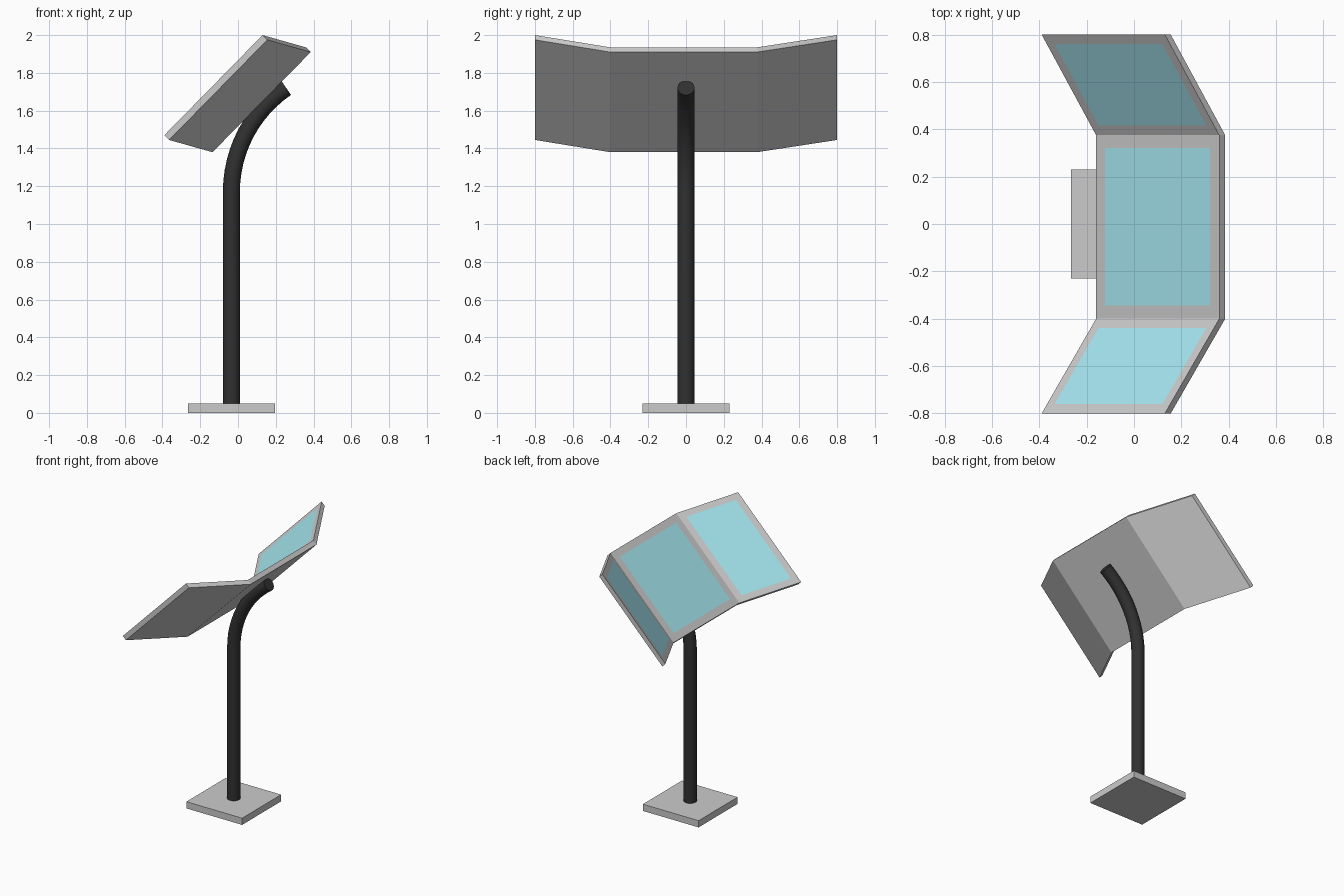
import bpy, bmesh, math
from mathutils import Vector

if "Cube" in bpy.data.objects:
    bpy.data.objects.remove(bpy.data.objects["Cube"])


def material(name, rgb):
    mat = bpy.data.materials.new(name)
    mat.diffuse_color = (*rgb, 1)
    mat.use_nodes = True
    mat.node_tree.nodes["Principled BSDF"].inputs["Base Color"].default_value = mat.diffuse_color
    return mat


def add_object(name, bm, mat=None):
    me = bpy.data.meshes.new(name)
    bm.to_mesh(me)
    bm.free()
    ob = bpy.data.objects.new(name, me)
    bpy.context.collection.objects.link(ob)
    if mat:
        me.materials.append(mat)
    return ob


# Square base plate
bpy.ops.mesh.primitive_cube_add(size=1, location=(-0.035, 0, 0.025))
base = bpy.context.object
base.name = "base_plate"
base.scale = (0.46, 0.46, 0.05)

# Bent pole: straight section followed by an arc, round cross-section
POLE_X, BEND_Z, BEND_R, BEND_ANGLE = -0.035, 1.17, 0.667, math.radians(55.6)
path = [(POLE_X, 0.04)]
for i in range(13):
    a = BEND_ANGLE * i / 12
    path.append((POLE_X + BEND_R * (1 - math.cos(a)), BEND_Z + BEND_R * math.sin(a)))
bm = bmesh.new()
SIDES, RADIUS = 24, 0.045
rings = []
for i, (x, z) in enumerate(path):
    a = BEND_ANGLE * max(i - 1, 0) / 12
    across = Vector((math.cos(a), 0, -math.sin(a)))
    rings.append([bm.verts.new(Vector((x, 0, z))
                  + across * RADIUS * math.cos(t) + Vector((0, RADIUS * math.sin(t), 0)))
                  for t in (2 * math.pi * k / SIDES for k in range(SIDES))])
for lo, hi in zip(rings, rings[1:]):
    for k in range(SIDES):
        n = (k + 1) % SIDES
        bm.faces.new((lo[k], lo[n], hi[n], hi[k]))
bm.faces.new(rings[0][::-1])
bm.faces.new(rings[-1])
pole = add_object("pole", bm, material("black", (0.03, 0.03, 0.03)))
bpy.ops.object.select_all(action='DESELECT')
pole.select_set(True)
bpy.context.view_layer.objects.active = pole
bpy.ops.object.shade_smooth_by_angle(angle=math.radians(40))

# Three-part folded panel: y position, x and z of the lower front edge
FOLDS = [(-0.8, -0.39, 1.47), (-0.4, -0.16, 1.405), (0.375, -0.16, 1.405), (0.8, -0.39, 1.47)]
SLOPE = Vector((0.52, 0, 0.53))
DEPTH = Vector((0.025, 0, -0.025))
MARGINS = (0.045, 0.055, 0.045)


def folded_panel():
    """Return the closed panel and its three inset screen faces."""
    bm = bmesh.new()
    sections = []
    for y, x, z in FOLDS:
        p = Vector((x, y, z))
        sections.append([bm.verts.new(v) for v in (p, p + SLOPE, p + SLOPE + DEPTH, p + DEPTH)])
    tops = []
    for s, t in zip(sections, sections[1:]):
        for k in range(4):
            n = (k + 1) % 4
            f = bm.faces.new((s[k], s[n], t[n], t[k]))
            if k == 0:
                tops.append(f)
    bm.faces.new(sections[0][::-1])
    bm.faces.new(sections[-1])
    bmesh.ops.recalc_face_normals(bm, faces=bm.faces)
    for f, margin in zip(tops, MARGINS):
        bmesh.ops.inset_individual(bm, faces=[f], thickness=margin, use_even_offset=True)
    return bm, tops


# Frame without the screen faces, then the flush screens themselves
bm, tops = folded_panel()
bmesh.ops.delete(bm, geom=tops, context='FACES')
add_object("panel_frame", bm)

bm, tops = folded_panel()
bmesh.ops.delete(bm, geom=[f for f in bm.faces if f not in tops], context='FACES')
add_object("screens", bm, material("teal", (0.38, 0.80, 0.88)))
